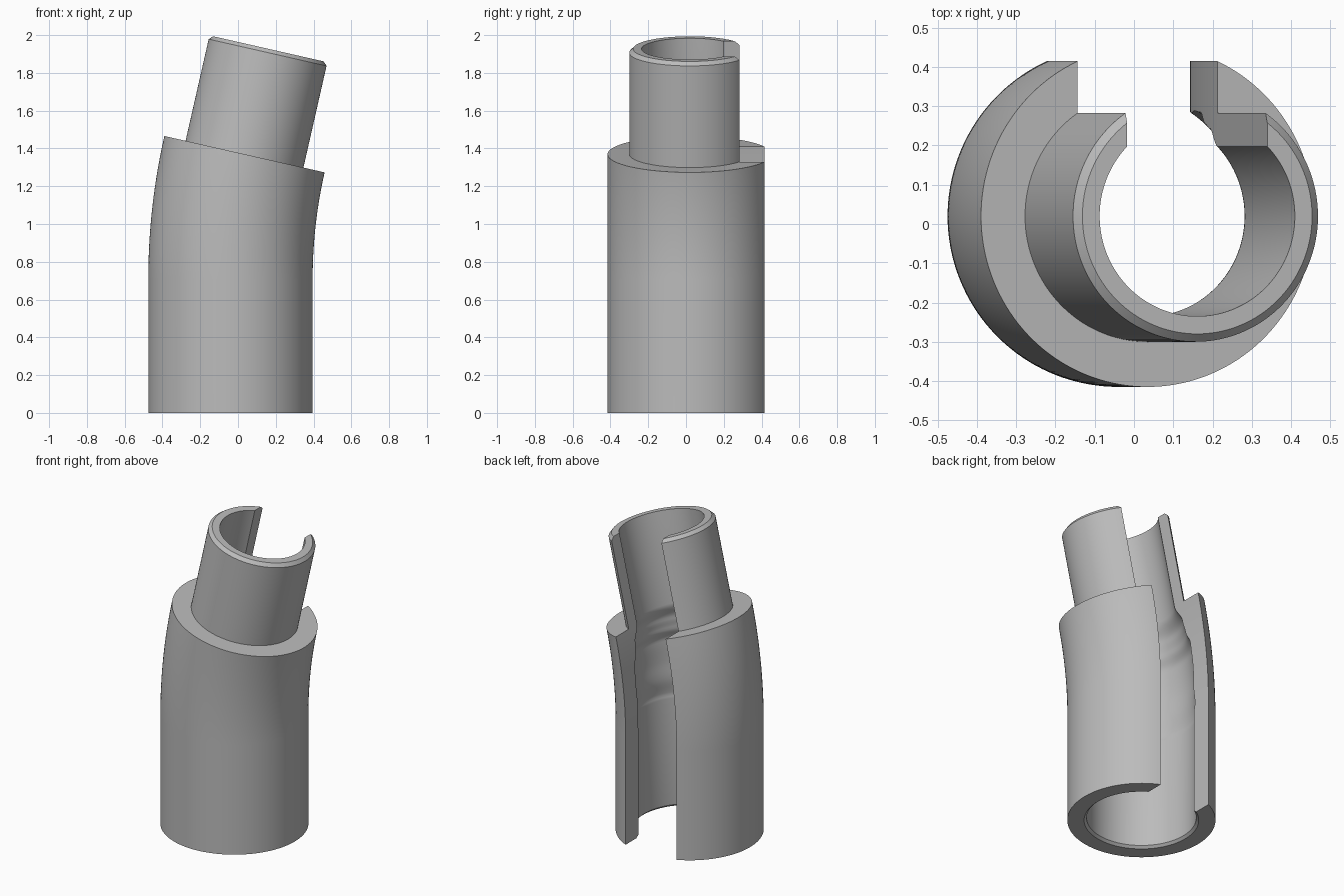
import bpy
import bmesh
from math import sin, cos, asin, pi, radians
from mathutils import Vector

cube = bpy.data.objects.get("Cube")
if cube:
    bpy.data.objects.remove(cube, do_unlink=True)

CENTRE = Vector((-0.04, 0.02, 0))
BEND_START, COLLAR, TIP = 0.706, 1.375, 1.947
BEND = radians(12.8)
BEND_RADIUS = (COLLAR - BEND_START) / BEND
SLOT = 0.183          # half width of the rear slot
SLEEVE, SPIGOT, BORE = 0.435, 0.32, 0.255
SEGMENTS = 128

grey = bpy.data.materials.new("plain grey")
grey.use_nodes = True
colour = (0.5, 0.5, 0.5, 1)
grey.diffuse_color = colour
grey.node_tree.nodes["Principled BSDF"].inputs["Base Color"].default_value = colour


def on_path(s, x, y):
    """Place a cross-section point at distance s along the bent centre line."""
    a = min(max((s - BEND_START) / BEND_RADIUS, 0), BEND)
    straight = min(s, BEND_START)
    beyond = max(s - COLLAR, 0)
    px = BEND_RADIUS * (1 - cos(a)) + beyond * sin(a)
    pz = straight + BEND_RADIUS * sin(a) + beyond * cos(a)
    return CENTRE + Vector((px + x * cos(a), y, pz - x * sin(a)))


def cavity(s):
    """Bore radius inside the bend, easing between a few key rings."""
    keys = [(0.706, 0.322), (0.735, 0.328), (0.85, 0.32), (0.97, 0.325),
            (1.12, 0.322), (1.2, 0.298), (1.27, 0.289), (COLLAR, BORE)]
    for (s0, r0), (s1, r1) in zip(keys, keys[1:]):
        if s <= s1:
            t = (s - s0) / (s1 - s0)
            return r0 + (r1 - r0) * (1 - cos(pi * t)) / 2
    return BORE


# Stations along the tube: distance, inner radius, outer radius
stations = [(0, 0.337, SLEEVE), (0.015, 0.322, SLEEVE)]
steps = 48
for i in range(steps + 1):
    s = BEND_START + (COLLAR - BEND_START) * i / steps
    stations.append((s, cavity(s), SLEEVE))
stations += [(COLLAR, BORE, SPIGOT), (TIP - 0.02, BORE, SPIGOT),
             (TIP, BORE, SPIGOT - 0.02)]

bm = bmesh.new()


def ring(s, r):
    """Open ring whose two ends lie on the flat walls of the slot."""
    a = asin(SLOT / r)
    angles = [a + (2 * pi - 2 * a) * i / SEGMENTS for i in range(SEGMENTS + 1)]
    return [bm.verts.new(on_path(s, r * sin(t), r * cos(t))) for t in angles]


def strip(first, second):
    for i in range(len(first) - 1):
        face = bm.faces.new((first[i], first[i + 1], second[i + 1], second[i]))
        if face.calc_area() < 1e-8:
            bm.faces.remove(face)


inner = [ring(s, ri) for s, ri, ro in stations]
outer = [ring(s, ro) for s, ri, ro in stations]

# Bore, outer skin with collar shoulder, and both end rims
for wall in (inner, outer):
    for lower, upper in zip(wall, wall[1:]):
        strip(lower, upper)
strip(inner[0], outer[0])
strip(inner[-1], outer[-1])

# Slot walls
for end in (0, -1):
    strip([r[end] for r in inner], [r[end] for r in outer])

bmesh.ops.remove_doubles(bm, verts=bm.verts, dist=1e-5)
bmesh.ops.recalc_face_normals(bm, faces=bm.faces)
mesh = bpy.data.meshes.new("bent_slotted_tube")
bm.to_mesh(mesh)
bm.free()
mesh.materials.append(grey)
tube = bpy.data.objects.new("bent_slotted_tube", mesh)
bpy.context.collection.objects.link(tube)

bpy.ops.object.select_all(action='DESELECT')
tube.select_set(True)
bpy.context.view_layer.objects.active = tube
bpy.ops.object.shade_smooth_by_angle(angle=radians(30))
